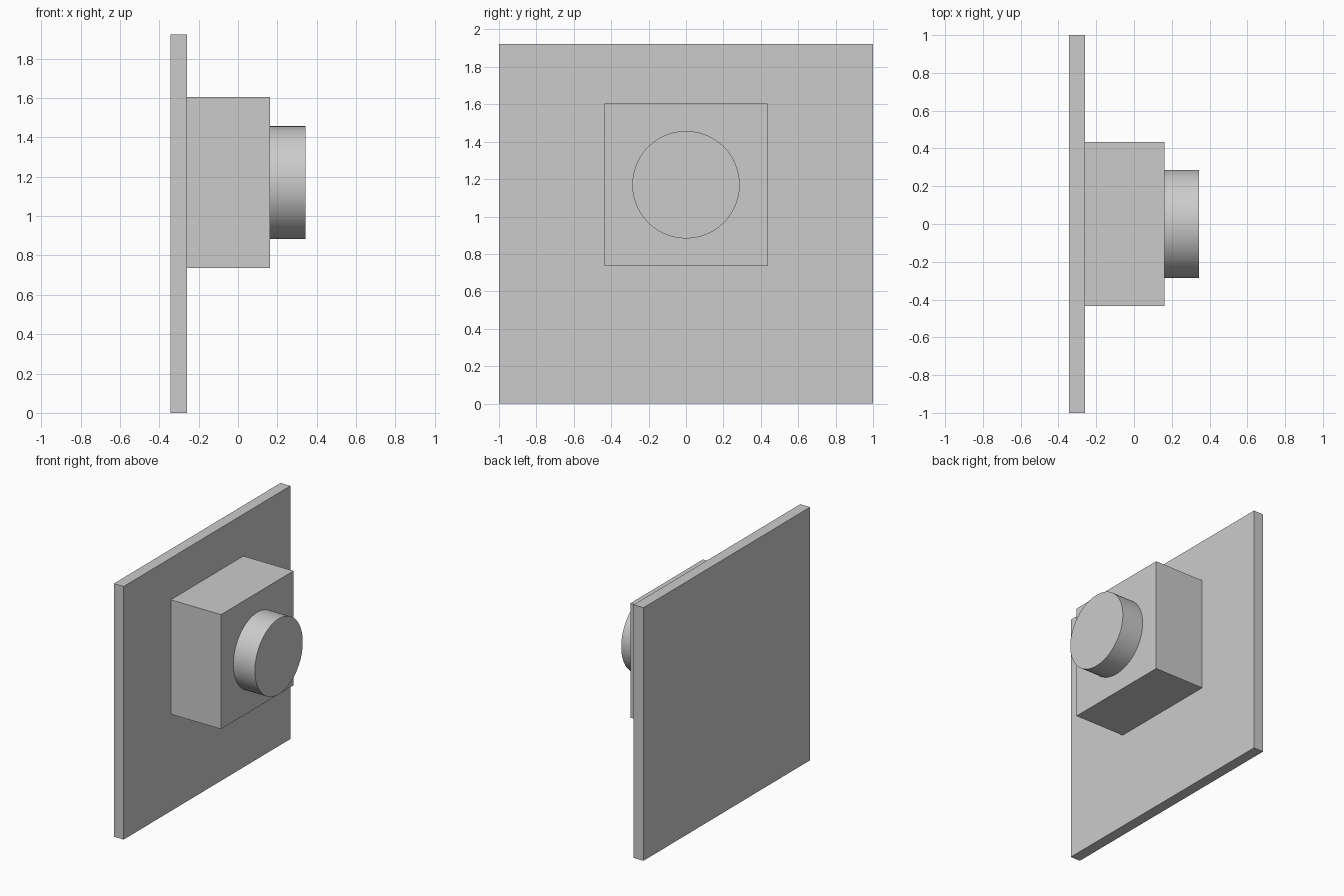
import bpy
import math

cube = bpy.data.objects.get("Cube")
if cube:
    bpy.data.objects.remove(cube, do_unlink=True)

# Single plain grey for every part
grey = bpy.data.materials.new("light_grey")
grey.use_nodes = True
colour = (0.6, 0.6, 0.6, 1)
grey.diffuse_color = colour
grey.node_tree.nodes["Principled BSDF"].inputs["Base Color"].default_value = colour

PLATE_X, BOX_X, HUB_X, END_X = -0.343, -0.26, 0.162, 0.343
HUB_Z = 1.17


def finish(name):
    obj = bpy.context.object
    obj.name = name
    obj.data.materials.append(grey)
    bpy.ops.object.transform_apply(location=False, rotation=True, scale=True)
    return obj


def block(name, x0, x1, width, z0, z1):
    bpy.ops.mesh.primitive_cube_add(size=1, location=((x0 + x1) / 2, 0, (z0 + z1) / 2))
    bpy.context.object.scale = (x1 - x0, width, z1 - z0)
    return finish(name)


# Upright back plate and the housing fixed to it
block("back_plate", PLATE_X, BOX_X, 2.0, 0, 1.922)
block("housing", BOX_X, HUB_X, 0.87, 0.736, 1.605)

# Round boss on the housing's outer face
bpy.ops.mesh.primitive_cylinder_add(
    vertices=96, radius=0.287, depth=END_X - HUB_X,
    location=((HUB_X + END_X) / 2, 0, HUB_Z), rotation=(0, math.pi / 2, 0))
finish("round_boss")
bpy.ops.object.shade_smooth_by_angle(angle=math.radians(30))
